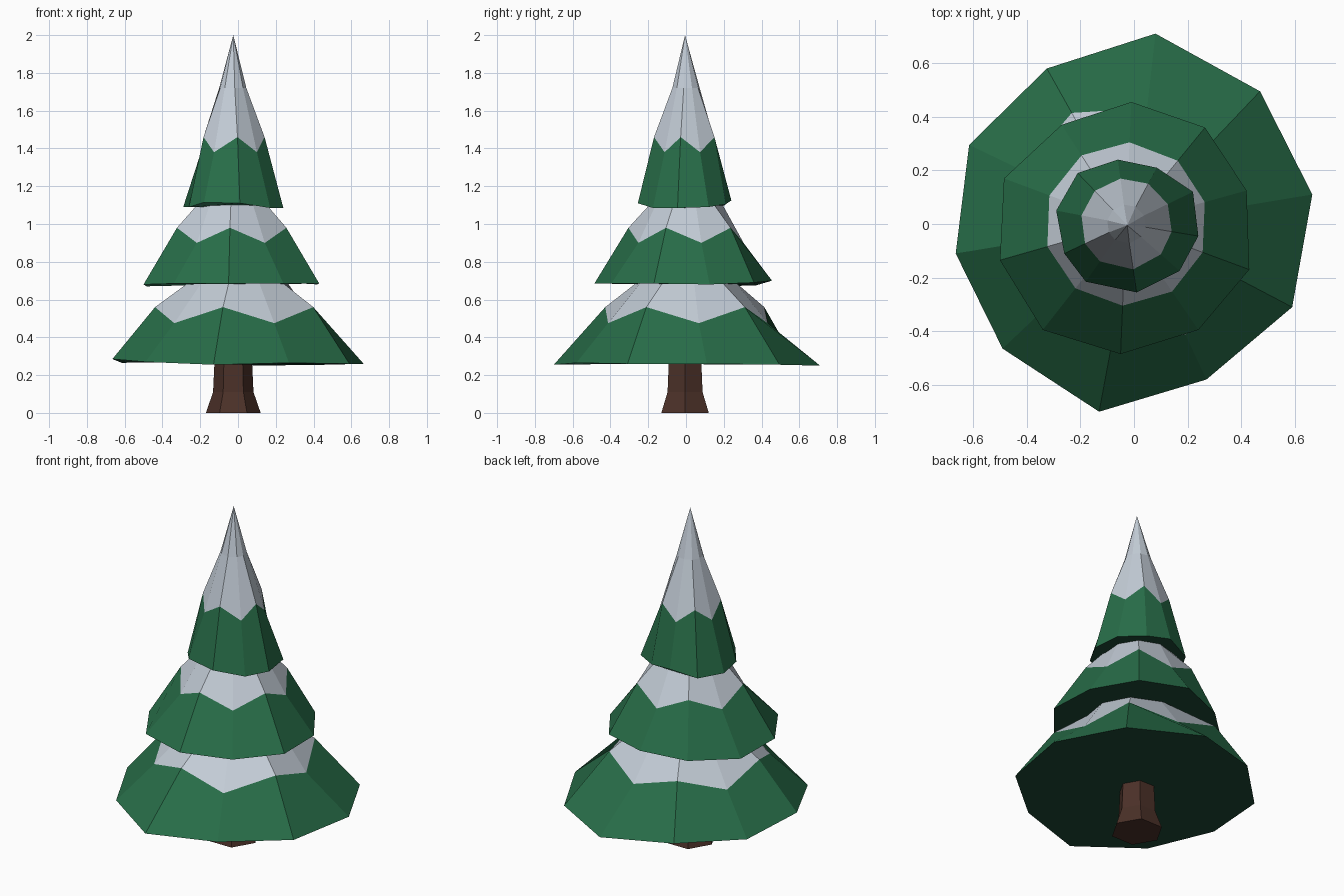
import bpy
import bmesh
from math import atan2, cos, sin, pi

if "Cube" in bpy.data.objects:
    bpy.data.objects.remove(bpy.data.objects["Cube"], do_unlink=True)


def make_material(name, rgb):
    mat = bpy.data.materials.new(name)
    mat.use_nodes = True
    color = (*rgb, 1)
    mat.diffuse_color = color
    mat.node_tree.nodes["Principled BSDF"].inputs["Base Color"].default_value = color
    return mat


needle_green = make_material("needle green", (0.021, 0.155, 0.066))
snow_white = make_material("snow white", (0.55, 0.61, 0.68))
shade_green = make_material("underside dark green", (0.013, 0.065, 0.037))
bark_brown = make_material("bark brown", (0.07, 0.03, 0.021))


def loft(name, rings, materials, base=0, side=0, upper=0, apex=None):
    """Bridge rings bottom to top; base, side and upper are material slots."""
    bm = bmesh.new()
    loops = [[bm.verts.new(p) for p in ring] for ring in rings]
    count = len(loops[0])
    bm.faces.new(loops[0]).material_index = base
    for band, (low, high) in enumerate(zip(loops, loops[1:])):
        for i in range(count):
            j = (i + 1) % count
            face = bm.faces.new((low[i], low[j], high[j], high[i]))
            face.material_index = upper if band else side
    top = loops[-1]
    if apex:
        tip = bm.verts.new(apex)
        caps = [bm.faces.new((top[i], top[(i + 1) % count], tip)) for i in range(count)]
    else:
        caps = [bm.faces.new(top)]
    for face in caps:
        face.material_index = upper
    bmesh.ops.recalc_face_normals(bm, faces=bm.faces)
    mesh = bpy.data.meshes.new(name)
    bm.to_mesh(mesh)
    bm.free()
    for mat in materials:
        mesh.materials.append(mat)
    obj = bpy.data.objects.new(name, mesh)
    bpy.context.collection.objects.link(obj)


def branch_tier(name, rim, center, snow_radii, snow_heights, upper, apex=None):
    """Uneven rim, zigzag snow line, then round rings (radius, z) above."""
    cx, cy = center
    angles = [atan2(y - cy, x - cx) for x, y, z in rim]

    def ring(radii, heights):
        return [(cx + radii[i % len(radii)] * cos(a), cy + radii[i % len(radii)] * sin(a),
                 heights[i % len(heights)]) for i, a in enumerate(angles)]

    rings = [rim, ring(snow_radii, snow_heights)]
    rings += [ring([r], [z]) for r, z in upper]
    loft(name, rings, [needle_green, snow_white, shade_green],
         base=2, side=0, upper=1, apex=apex)


# Trunk: hexagonal with a flared foot
trunk_rings = [[(-0.025 + r * cos(k * pi / 3), -0.005 + r * sin(k * pi / 3), z)
                for k in range(6)]
               for r, z in ((0.145, 0), (0.107, 0.11), (0.098, 0.3))]
loft("trunk", trunk_rings, [bark_brown])

# Lower branches
branch_tier(
    "lower_branches",
    [(0.08, 0.71, 0.25), (0.47, 0.495, 0.255), (0.665, 0.11, 0.26), (0.59, -0.31, 0.26),
     (0.27, -0.58, 0.265), (-0.13, -0.7, 0.255), (-0.49, -0.465, 0.27),
     (-0.665, -0.11, 0.285), (-0.615, 0.295, 0.265), (-0.325, 0.58, 0.27)],
    (0, 0),
    [0.435, 0.43, 0.415, 0.45, 0.455, 0.435, 0.465, 0.445, 0.46, 0.475], [0.475, 0.56],
    [(0.265, 0.69), (0.14, 0.8)])

# Middle branches
branch_tier(
    "middle_branches",
    [(-0.01, 0.455, 0.7), (0.265, 0.36, 0.69), (0.42, 0.125, 0.68), (0.43, -0.17, 0.685),
     (0.24, -0.395, 0.685), (-0.05, -0.485, 0.685), (-0.34, -0.395, 0.685),
     (-0.5, -0.135, 0.68), (-0.485, 0.17, 0.67), (-0.27, 0.37, 0.675)],
    (-0.03, 0), [0.305], [0.9, 0.98],
    [(0.195, 1.1), (0.1, 1.2)])

# Top branches ending in the pointed tip
branch_tier(
    "top_branches",
    [(-0.06, 0.24, 1.125), (0.085, 0.21, 1.105), (0.22, 0.12, 1.09), (0.24, -0.045, 1.085),
     (0.17, -0.175, 1.085), (0.01, -0.255, 1.11), (-0.18, -0.215, 1.115),
     (-0.26, -0.11, 1.09), (-0.29, 0.05, 1.09), (-0.21, 0.19, 1.09)],
    (-0.028, 0), [0.171], [1.38, 1.46],
    [(0.073, 1.72)], apex=(-0.025, -0.005, 2))
